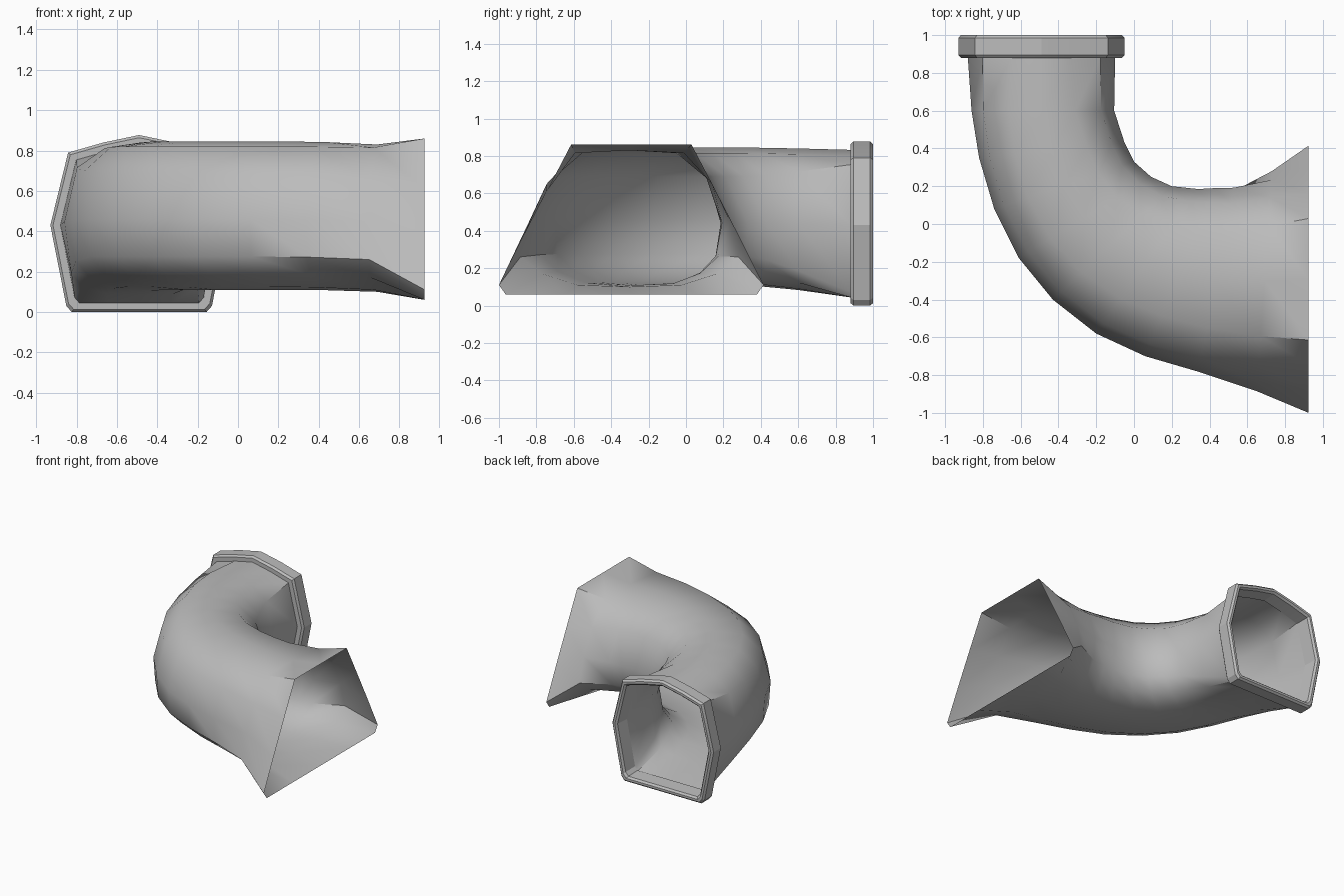
import bpy
import bmesh
from math import radians
from mathutils import Vector

if "Cube" in bpy.data.objects:
    bpy.data.objects.remove(bpy.data.objects["Cube"], do_unlink=True)

grey = bpy.data.materials.new("plain_grey")
grey.use_nodes = True
grey.diffuse_color = (0.5, 0.5, 0.5, 1)
grey.node_tree.nodes["Principled BSDF"].inputs["Base Color"].default_value = (0.5, 0.5, 0.5, 1)

# Half cross-sections, bottom centre to top centre: (sideways fraction, height)
COLLAR = [(0, 0), (.4, 0), (.76, 0), (.82, .03), (1, .43), (.8, .79), (.4, .84), (0, .877)]
INSIDE = [(0, .11), (.45, .12), (.74, .175), (.93, .265), (1, .44), (.83, .69), (.49, .815), (0, .845)]
OUTSIDE = [(0, .11), (.48, .125), (.78, .185), (.97, .275), (1, .46), (.86, .69), (.52, .82), (0, .845)]
FLARE = [(0, .1), (.48, .11), (.8, .17), (1, .26), (.92, .45), (.76, .65), (.5, .815), (0, .83)]
MOUTH = [(0, .06), (.5, .06), (.95, .06), (1, .11), (.83, .35), (.64, .61), (.455, .86), (0, .86)]
MIDDLE = .43


def full_loop(inside, outside):
    return inside + [(-u, z) for u, z in outside[-2:0:-1]]


def scaled(half, s):
    return [(u * s, MIDDLE + (z - MIDDLE) * s) for u, z in half]


def blend(a, b, t):
    return [(p[0] + (q[0] - p[0]) * t, p[1] + (q[1] - p[1]) * t) for p, q in zip(a, b)]


def loft(name, rings, angle):
    bm = bmesh.new()
    loops = [[bm.verts.new(p) for p in ring] for ring in rings]
    for a, b in zip(loops, loops[1:]):
        n = len(a)
        for i in range(n):
            j = (i + 1) % n
            bm.faces.new((a[i], a[j], b[j], b[i]))
    bmesh.ops.remove_doubles(bm, verts=bm.verts, dist=.0001)
    bmesh.ops.recalc_face_normals(bm, faces=bm.faces)
    mesh = bpy.data.meshes.new(name)
    bm.to_mesh(mesh)
    bm.free()
    mesh.materials.append(grey)
    obj = bpy.data.objects.new(name, mesh)
    bpy.context.collection.objects.link(obj)
    bpy.ops.object.select_all(action="DESELECT")
    obj.select_set(True)
    bpy.context.view_layer.objects.active = obj
    bpy.ops.object.shade_smooth_by_angle(angle=radians(angle))


# Bend: outer and inner edge of each section, seen from above
outer = [(-.88, .885), (-.86, .6), (-.82, .35), (-.74, .08), (-.61, -.18), (-.43, -.4),
         (-.2, -.58), (.06, -.7), (.34, -.79), (.65, -.885), (.925, -1)]
inner = [(-.1, .885), (-.105, .6), (-.05, .43), (0, .33), (.09, .25), (.2, .2),
         (.34, .185), (.43, .19), (.53, .2), (.73, .28), (.925, .415)]
pipe_end = [(u, MIDDLE + (z - MIDDLE) * .9) for u, z in COLLAR]
# Section index -> (shape it turns into, amount)
changes = {0: (pipe_end, 1), 1: (pipe_end, .4), 2: (pipe_end, .1),
           8: (FLARE, .2), 9: (FLARE, 1), 10: (MOUTH, 1)}

rings = []
for i, (o, n) in enumerate(zip(outer, inner)):
    shape, amount = changes.get(i, (FLARE, 0))
    halves = [blend(half, shape, amount) for half in (INSIDE, OUTSIDE)]
    ring = []
    for u, z in full_loop(*halves):
        p = Vector(o).lerp(Vector(n), (u + 1) / 2)
        ring.append((p.x, p.y, z))
    rings.append(ring)
loft("elbow_pipe", rings, 42)

# Collar: chamfered ring around the back opening, (y, scale) steps
steps = [(.88, .88), (.88, .97), (.895, 1), (.985, 1), (1, .97), (1, .93), (.985, .9), (.88, .88)]
collar_rings = []
for y, s in steps:
    half = scaled(COLLAR, s)
    collar_rings.append([(-.49 + u * .44, y, z) for u, z in full_loop(half, half)])
loft("end_collar", collar_rings, 20)
